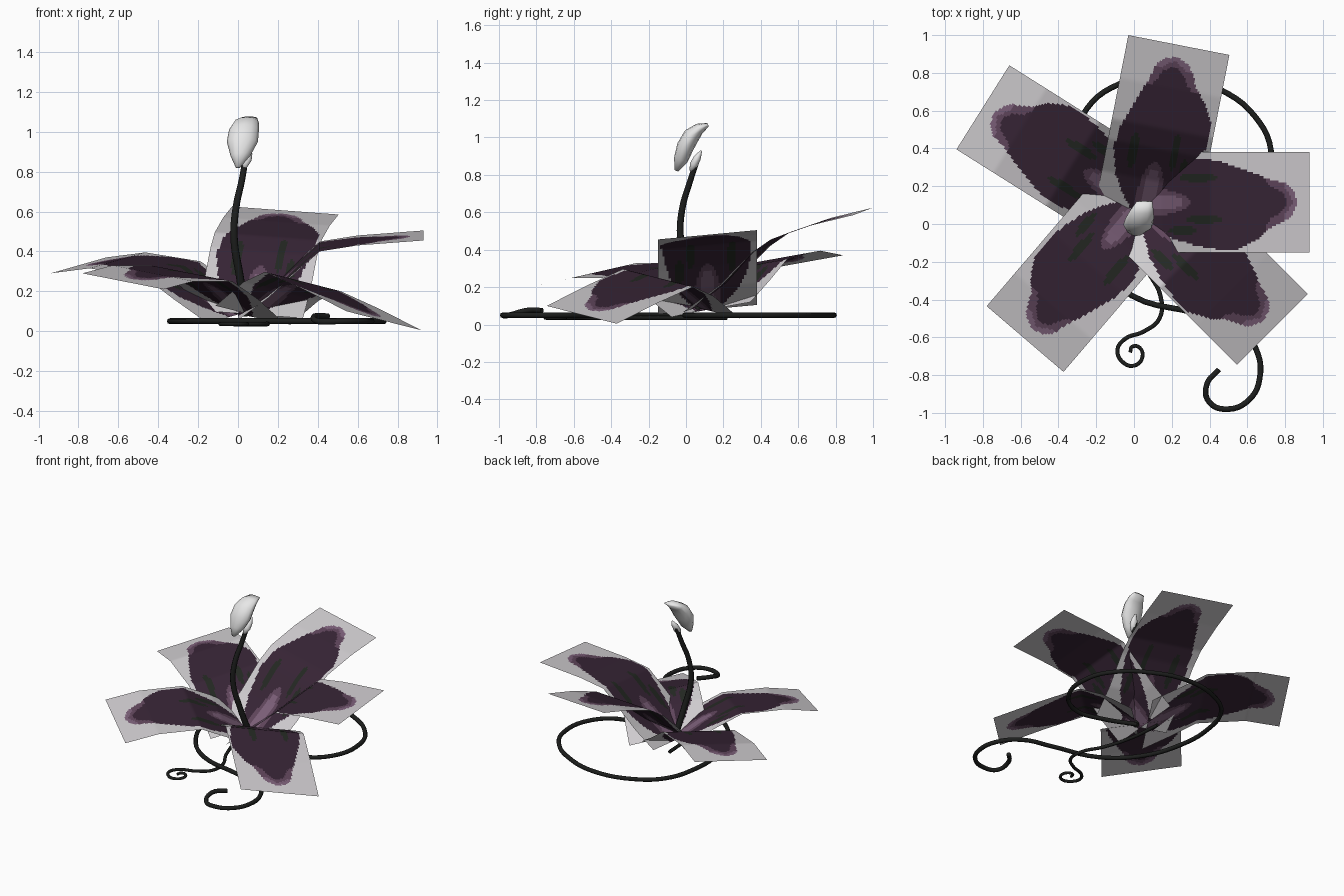
import bpy, bmesh, math
from mathutils import Vector

if "Cube" in bpy.data.objects:
    bpy.data.objects.remove(bpy.data.objects["Cube"])


def mat(name, rgb):
    m = bpy.data.materials.new(name)
    m.diffuse_color = (*rgb, 1)
    m.use_nodes = True
    m.node_tree.nodes["Principled BSDF"].inputs["Base Color"].default_value = m.diffuse_color
    return m


CARD = mat("pale grey", (0.62, 0.60, 0.62))
PURPLE = mat("deep purple", (0.038, 0.018, 0.036))
MAUVE = mat("mauve", (0.115, 0.060, 0.105))
LIGHT = mat("light mauve", (0.20, 0.115, 0.19))
STRIPE = mat("dark green stripe", (0.017, 0.021, 0.016))
STEM = mat("black stem", (0.012, 0.013, 0.012))
WHITE = mat("white bud", (0.8, 0.8, 0.8))


def interp(table, s, k=1):
    """Linear lookup in rows of (position, value, ...)."""
    if s <= table[0][0]:
        return table[0][k]
    for a, b in zip(table, table[1:]):
        if s <= b[0]:
            return a[k] + (b[k] - a[k]) * (s - a[0]) / (b[0] - a[0])
    return table[-1][k]


def finish(name, bm, mats):
    me = bpy.data.meshes.new(name)
    bm.to_mesh(me)
    bm.free()
    for m in mats:
        me.materials.append(m)
    ob = bpy.data.objects.new(name, me)
    bpy.context.collection.objects.link(ob)
    for p in me.polygons:
        p.use_smooth = True
    return ob


# Painted petal outline: distance from base, half width left, half width right
OUTLINE = [(0, .06, .06), (.1, .14, .13), (.2, .20, .19), (.33, .235, .23),
           (.45, .22, .25), (.55, .185, .25), (.65, .15, .20), (.72, .12, .135),
           (.80, .10, .10), (.84, .07, .065), (.87, 0, 0)]
FLARE = [(0, .05), (.08, .075), (.2, .06), (.27, .035), (.31, 0)]
STRIPES = [(.34, .13, .10, .024), (.37, -.09, .10, .022), (.26, -.15, .08, .022)]


def inside(s, v, grow=1.0, shift=0.0):
    w = interp(OUTLINE, s + shift, 1 if v > 0 else 2)
    return s + shift < .87 and abs(v) < w * grow


def petal_colour(s, v):
    if not inside(s, v):
        return 0
    if s > .70 and not inside(s, v, .85, .03):
        return 3 if s > .80 else 2
    if s > .72 and not inside(s, v, .75, .055):
        return 2
    f = interp(FLARE, s)
    if s < .31 and abs(v) < f:
        return 3 if abs(v) < f * .55 and s < .25 else 2
    if any(((s - a) / c) ** 2 + ((v - b) / d) ** 2 < 1 for a, b, c, d in STRIPES):
        return 4
    return 1


def petal(name, left, right, profile, length=.93, ns=84, nv=46):
    """Rectangular sheet ending at the two tip corners and bent by a height profile."""
    left, right = Vector(left), Vector(right)
    mid = (left + right) / 2
    side = left - right
    width = Vector((side.x, side.y)).length
    tilt = side.z / width
    n = Vector((side.x, side.y, 0)) / width
    d = Vector((n.y, -n.x, 0))
    bm = bmesh.new()
    rows = []
    for i in range(ns + 1):
        s = length * i / ns
        row = []
        for j in range(nv + 1):
            v = width * (j / nv - .5)
            p = mid + d * (s - length) + n * v
            p.z = interp(profile, s) + tilt * v
            row.append(bm.verts.new(p))
        rows.append(row)
    for i in range(ns):
        for j in range(nv):
            f = bm.faces.new((rows[i][j], rows[i + 1][j], rows[i + 1][j + 1], rows[i][j + 1]))
            f.material_index = petal_colour(length * (i + .5) / ns, width * ((j + .5) / nv - .5))
            f.normal_update()
            if f.normal.z < 0:
                f.normal_flip()
    finish(name, bm, [CARD, PURPLE, MAUVE, LIGHT, STRIPE])


# Five petals, corners given as seen looking outward
petal("petal_right", (.93, .38, .505), (.93, -.15, .455),
      [(0, .08), (.15, .19), (.28, .31), (.41, .425), (.60, .455), (.93, .48)])
petal("petal_back", (-.03, 1.0, .625), (.505, .895, .585),
      [(0, .085), (.2, .23), (.37, .40), (.48, .475), (.7, .55), (.93, .605)])
petal("petal_back_left", (-.94, .395, .29), (-.66, .84, .37),
      [(0, .08), (.2, .20), (.37, .31), (.7, .355), (.93, .33)])
petal("petal_front_left", (-.373, -.783, .21), (-.78, -.435, .29),
      [(0, .08), (.2, .20), (.4, .29), (.7, .29), (.93, .25)])
petal("petal_front_right", (.92, -.37, .005), (.545, -.745, .10),
      [(0, .08), (.2, .20), (.35, .25), (.63, .16), (.93, .052)])


def tube(name, pts, radius, end=1.0):
    """Smooth round tube through the points, tapering to the end factor."""
    cu = bpy.data.curves.new(name, 'CURVE')
    cu.dimensions = '3D'
    cu.bevel_depth = radius
    cu.bevel_resolution = 2
    cu.resolution_u = 5
    cu.use_fill_caps = True
    sp = cu.splines.new('BEZIER')
    sp.bezier_points.add(len(pts) - 1)
    for i, (b, p) in enumerate(zip(sp.bezier_points, pts)):
        b.co = p
        b.handle_left_type = b.handle_right_type = 'AUTO'
        b.radius = 1 + (end - 1) * i / (len(pts) - 1)
    cu.materials.append(STEM)
    ob = bpy.data.objects.new(name, cu)
    bpy.context.collection.objects.link(ob)
    bpy.ops.object.select_all(action='DESELECT')
    ob.select_set(True)
    bpy.context.view_layer.objects.active = ob
    bpy.ops.object.convert(target='MESH')


# Central stalk
tube("stalk", [(.04, .07, .08), (.01, .01, .27), (-.02, -.03, .47),
               (-.01, -.02, .62), (.02, .02, .76), (.04, .06, .88)], .022, .7)

# Big coiled tendril lying on the ground, its curl lifting a little
coil = [(.08, .12), (.3, .03), (.5, .0), (.68, .13), (.725, .39), (.64, .57), (.46, .71),
        (.2, .79), (-.08, .74), (-.25, .61), (-.33, .38), (-.325, .1), (-.22, -.18),
        (-.01, -.38), (.32, -.47), (.53, -.53), (.645, -.66), (.665, -.82), (.61, -.93),
        (.5, -.98), (.4, -.945), (.385, -.85), (.45, -.77)]
tube("big_tendril", [(x, y, .075 if i > 20 else .05) for i, (x, y) in enumerate(coil)], .015)

# Small curly tendril
curl = [(-.02, .22), (0, 0), (.07, -.24), (.14, -.38), (.135, -.5), (.05, -.57), (-.05, -.61),
        (-.088, -.67), (-.055, -.735), (0, -.75), (.043, -.71), (.03, -.655), (-.01, -.65), (-.02, -.68)]
tube("small_tendril", [(x, y, .036) for x, y in curl], .012, .8)


def loft(name, rings, sides=12):
    """Closed bud from rings of (x, y, z, half width, half thickness), leaning in y."""
    bm = bmesh.new()
    loops = []
    for i, (x, y, z, w, t) in enumerate(rings):
        a, b = rings[max(i - 1, 0)], rings[min(i + 1, len(rings) - 1)]
        tan = Vector((0, b[1] - a[1], b[2] - a[2])).normalized()
        across = Vector((0, tan.z, -tan.y))
        loops.append([bm.verts.new(Vector((x + w * math.cos(q), y, z)) + across * t * math.sin(q))
                      for q in (2 * math.pi * k / sides for k in range(sides))])
    for lo, hi in zip(loops, loops[1:]):
        for k in range(sides):
            m = (k + 1) % sides
            bm.faces.new((lo[k], lo[m], hi[m], hi[k]))
    bm.faces.new(loops[0][::-1])
    bm.faces.new(loops[-1])
    bmesh.ops.recalc_face_normals(bm, faces=bm.faces)
    finish(name, bm, [WHITE])


# Curved white hood and the little bud beneath it
loft("white_hood", [(0, -.052, .822, .012, .010), (.012, -.028, .88, .050, .038),
                    (.022, -.004, .95, .078, .046), (.030, .030, 1.01, .075, .045),
                    (.042, .072, 1.048, .062, .030), (.055, .118, 1.068, .042, .010)])
loft("small_bud", [(.035, .025, .82, .010, .008), (.042, .042, .855, .026, .022),
                   (.048, .060, .89, .024, .020), (.054, .082, .93, .006, .005)])
